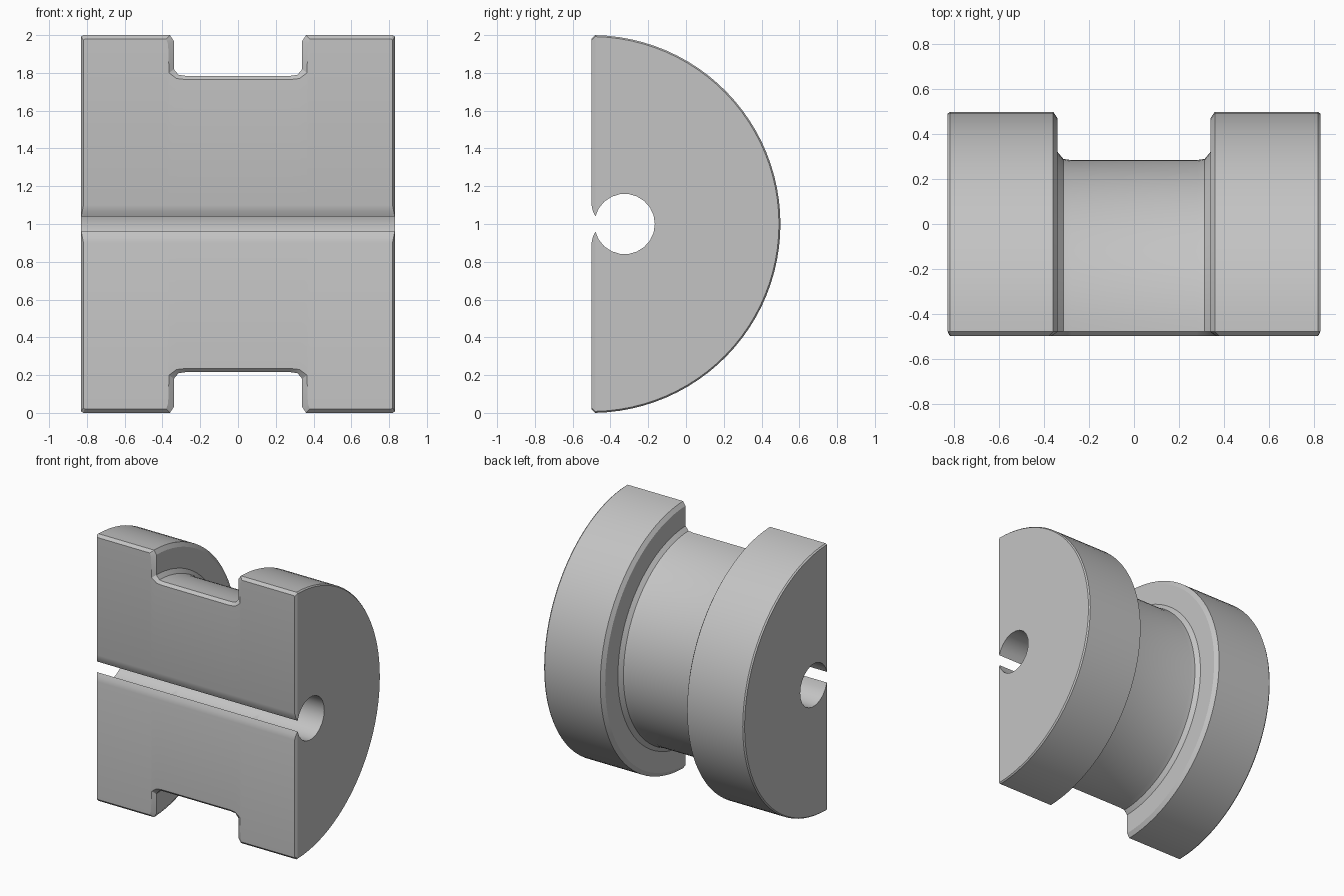
import bpy
import bmesh
from math import sin, cos, asin, pi, radians

cube = bpy.data.objects.get("Cube")
if cube:
    bpy.data.objects.remove(cube, do_unlink=True)

FRONT, STEP, MID = -0.5, 0.02, 1.0      # flat face, its chamfer, axis height
BORE_Y, BORE_R, GAP = -0.325, 0.16, 0.04
ARC, BORE = 48, 20                      # segments of the rim and the bore

# Stations along the axis: x, rim radius, sideways chamfer at the flat face
half = [(0.28, 0.785, 0.0), (0.315, 0.79, 0.01), (0.34, 0.82, 0.025),
        (0.34, 0.97, 0.03), (0.36, 1.0, 0.02), (0.82, 1.0, -0.008),
        (0.83, 0.992, -0.012)]
stations = [(-x, r, -d) for x, r, d in reversed(half)] + half


def section(x, r, d):
    """Half disc with a keyhole slot opening through its flat side."""
    pts = [(x + d, FRONT, MID + r - STEP)]
    a0 = asin(STEP / r)
    for i in range(ARC + 1):
        a = a0 + (pi - 2 * a0) * i / ARC
        pts.append((x, FRONT + r * sin(a), MID + r * cos(a)))
    pts.append((x + d, FRONT, MID - r + STEP))
    # rounded lip, bore, rounded lip
    pts += [(x + d, FRONT, MID - 0.10), (x + d / 2, FRONT + 0.007, MID - 0.068)]
    b0 = asin(GAP / BORE_R)
    for i in range(BORE + 1):
        b = pi + b0 + (2 * pi - 2 * b0) * i / BORE
        pts.append((x, BORE_Y + BORE_R * cos(b), MID + BORE_R * sin(b)))
    pts += [(x + d / 2, FRONT + 0.007, MID + 0.068), (x + d, FRONT, MID + 0.10)]
    return pts


bm = bmesh.new()
rings = [[bm.verts.new(p) for p in section(*s)] for s in stations]

# Skin between neighbouring stations
for a, b in zip(rings, rings[1:]):
    n = len(a)
    for i in range(n):
        j = (i + 1) % n
        bm.faces.new((a[i], a[j], b[j], b[i]))

# Flat ends, each with a narrow chamfer strip along the flat side
low = ARC + 2                # lower corner of the flat side
throat = low + 3             # first bore point
last = throat + BORE         # last bore point
for ring in (rings[0], rings[-1]):
    bm.faces.new(ring[1:low] + ring[throat:last + 1])
    bm.faces.new(ring[low - 1:throat + 1])
    bm.faces.new(ring[last:] + ring[:2])

bmesh.ops.recalc_face_normals(bm, faces=bm.faces)
mesh = bpy.data.meshes.new("split_spool")
bm.to_mesh(mesh)
bm.free()

spool = bpy.data.objects.new("split_spool", mesh)
bpy.context.collection.objects.link(spool)

# Plain grey
grey = bpy.data.materials.new("light grey")
grey.use_nodes = True
colour = (0.55, 0.55, 0.55, 1.0)
grey.diffuse_color = colour
grey.node_tree.nodes["Principled BSDF"].inputs["Base Color"].default_value = colour
mesh.materials.append(grey)

bpy.ops.object.select_all(action="DESELECT")
spool.select_set(True)
bpy.context.view_layer.objects.active = spool
bpy.ops.object.shade_smooth_by_angle(angle=radians(25))
